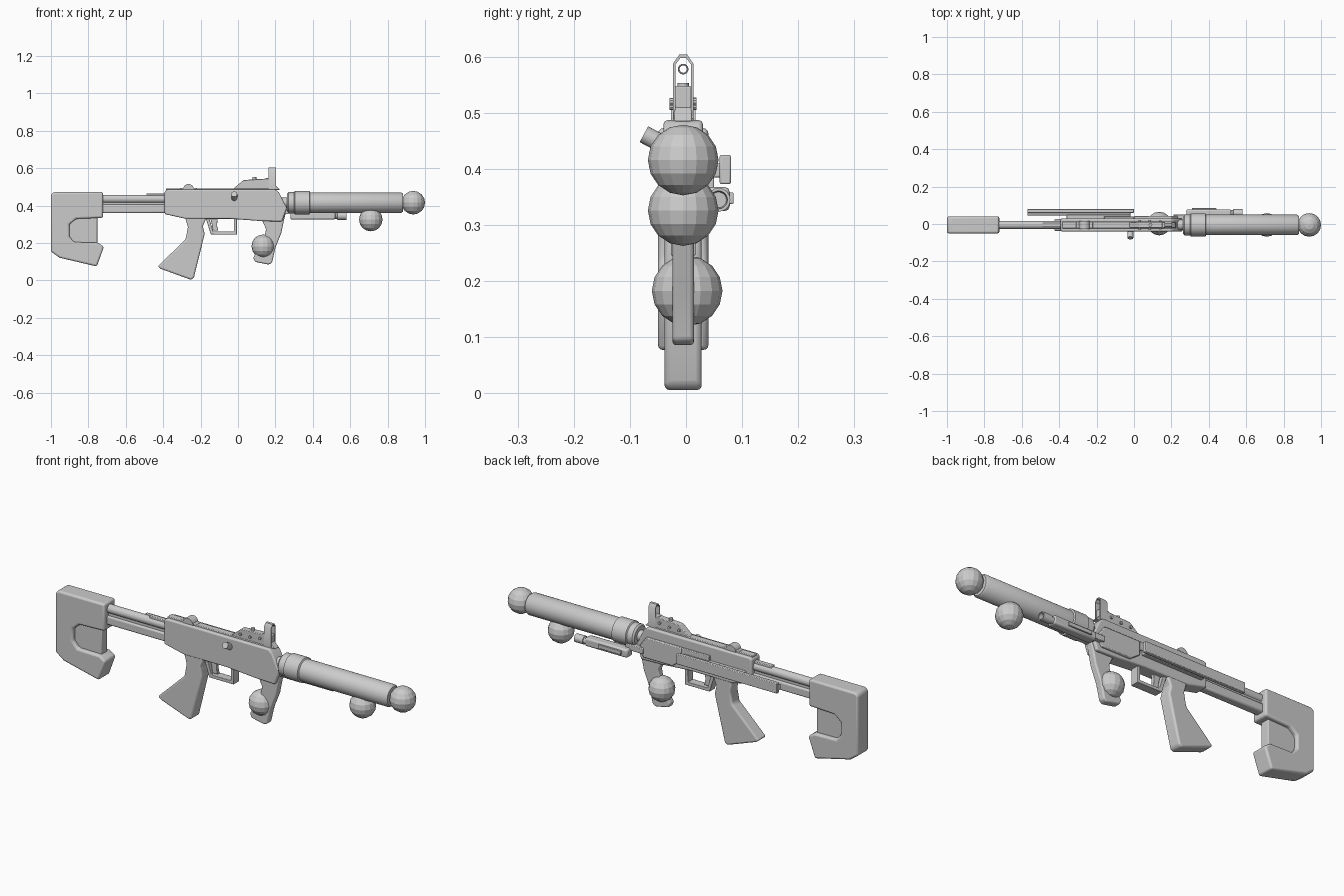
import bpy, bmesh, math
from mathutils import Vector

cube = bpy.data.objects.get("Cube")
if cube:
    bpy.data.objects.remove(cube, do_unlink=True)

MID = -0.005   # y of the centre plane
BORE = 0.416   # height of the barrel axis

grey = bpy.data.materials.new("plain grey")
grey.use_nodes = True
grey.diffuse_color = (0.6, 0.6, 0.6, 1)
grey.node_tree.nodes["Principled BSDF"].inputs["Base Color"].default_value = (0.6, 0.6, 0.6, 1)


def finish(name, bm, bevel=0, segments=2, smooth=True):
    bmesh.ops.recalc_face_normals(bm, faces=bm.faces)
    mesh = bpy.data.meshes.new(name)
    bm.to_mesh(mesh)
    bm.free()
    mesh.materials.append(grey)
    ob = bpy.data.objects.new(name, mesh)
    bpy.context.collection.objects.link(ob)
    if bevel:
        mod = ob.modifiers.new("soft edges", 'BEVEL')
        mod.width, mod.segments = bevel, segments
        mod.limit_method, mod.angle_limit = 'ANGLE', math.radians(30)
    if smooth:
        bpy.ops.object.select_all(action='DESELECT')
        bpy.context.view_layer.objects.active = ob
        ob.select_set(True)
        bpy.ops.object.shade_smooth_by_angle(angle=math.radians(35))
    return ob


def prism(name, outline, lo, hi, bevel=0.004, segments=2, axis='y'):
    """Extrude an (x, z) outline along y, or a (y, z) outline along x."""
    bm = bmesh.new()
    place = (lambda a, b: (a, lo, b)) if axis == 'y' else (lambda a, b: (lo, a, b))
    face = bm.faces.new([bm.verts.new(place(a, b)) for a, b in outline])
    ext = bmesh.ops.extrude_face_region(bm, geom=[face])
    step = Vector((0, hi - lo, 0)) if axis == 'y' else Vector((hi - lo, 0, 0))
    bmesh.ops.translate(bm, vec=step, verts=[g for g in ext["geom"] if isinstance(g, bmesh.types.BMVert)])
    return finish(name, bm, bevel, segments)


def slab(name, outline, half, bevel=0.004, segments=2):
    return prism(name, outline, MID - half, MID + half, bevel, segments)


def box(name, x0, x1, y0, y1, z0, z1, bevel=0.003):
    return prism(name, [(x0, z0), (x1, z0), (x1, z1), (x0, z1)], y0, y1, bevel)


def turned(name, profile, y, z, sides=32):
    """Revolve (x, radius) pairs about an axis along x."""
    bm = bmesh.new()
    rings = []
    for x, r in profile:
        angles = [2 * math.pi * i / sides for i in range(sides)]
        rings.append([bm.verts.new((x, y + r * math.cos(a), z + r * math.sin(a))) for a in angles])
    for a, b in zip(rings, rings[1:]):
        for i in range(sides):
            j = (i + 1) % sides
            bm.faces.new((a[i], a[j], b[j], b[i]))
    bm.faces.new(rings[0])
    bm.faces.new(rings[-1])
    return finish(name, bm)


def rod(name, start, end, radius, sides=16):
    start, end = Vector(start), Vector(end)
    bm = bmesh.new()
    bmesh.ops.create_cone(bm, cap_ends=True, segments=sides, radius1=radius, radius2=radius,
                          depth=(end - start).length)
    bm.transform((end - start).to_track_quat('Z', 'Y').to_matrix().to_4x4())
    bmesh.ops.translate(bm, vec=(start + end) / 2, verts=bm.verts)
    return finish(name, bm)


def ball(name, x, y, z):
    bm = bmesh.new()
    bmesh.ops.create_uvsphere(bm, u_segments=16, v_segments=8, radius=0.063)
    bmesh.ops.translate(bm, vec=(x, y, z), verts=bm.verts)
    return finish(name, bm, smooth=False)


# Shoulder stock: C-shaped body with a thinner web in the notch
slab("stock", [(-1, .46), (-.985, .473), (-.722, .473), (-.722, .335), (-.865, .33), (-.902, .3),
               (-.902, .235), (-.875, .205), (-.75, .203), (-.717, .18), (-.755, .075),
               (-.955, .122), (-1, .155)], .045, .014, 3)
slab("stock_web", [(-.92, .345), (-.752, .345), (-.752, .19), (-.92, .19)], .024)

# Twin bars joining the stock to the receiver
rod("upper_bar", (-.74, MID, .436), (-.38, MID, .436), .022)
box("lower_bar", -.74, -.38, MID - .022, MID + .022, .36, .405, .008)
box("bar_web", -.74, -.38, MID - .012, MID + .012, .39, .43)
box("bar_cover", -.49, -.38, MID - .012, MID + .012, .44, .465)

# Receiver
slab("receiver", [(-.392, .478), (-.38, .487), (.2, .487), (.22, .47), (.248, .41), (.262, .39),
                  (.235, .315), (.12, .318), (-.04, .33), (-.28, .33), (-.392, .355)], .035, .018, 4)
box("receiver_spine", -.385, .2, MID - .018, MID + .018, .48, .492)
prism("left_side_panel", [(0, .44), (.2, .44), (.235, .39), (.215, .335), (.05, .335), (0, .37)],
      .02, .042)
box("ejection_cover", -.16, 0, .02, .04, .40, .44)

# Long rail on the left side, with its mount
box("side_rail", -.57, 0, .06, .08, .373, .425)
box("side_rail_lip", -.57, -.02, .046, .062, .385, .41)
box("side_rail_mount", -.36, -.02, .02, .05, .38, .415)

# Charging handle on the right side
rod("charging_handle", (-.02, -.03, .438), (-.02, -.075, .462), .016)

# Main grip, trigger and guard
slab("main_grip", [(-.285, .345), (-.268, .285), (-.28, .22), (-.43, .075), (-.412, .062),
                   (-.252, .004), (-.236, .014), (-.178, .25), (-.188, .29), (-.165, .345)], .033, .009, 3)
slab("trigger_guard", [(-.175, .34), (-.145, .246), (-.006, .246), (-.006, .34), (-.022, .34),
                       (-.022, .262), (-.133, .262), (-.155, .34)], .022, .002)
slab("trigger", [(-.15, .34), (-.108, .34), (-.112, .295), (-.106, .266), (-.135, .266), (-.14, .3)], .009, .002)

# Front grip
slab("front_grip", [(.125, .33), (.15, .275), (.14, .225), (.082, .122), (.09, .1), (.165, .085),
                    (.182, .095), (.2, .175), (.232, .255), (.245, .32), (.262, .39), (.2, .39)],
     .019, .007, 3)

# Barrel and large suppressor
turned("barrel", [(.2, .028), (.31, .028)], MID, BORE)
turned("suppressor", [(.262, .048), (.27, .056), (.3, .056), (.304, .062), (.382, .062), (.386, .055),
                      (.872, .055), (.882, .048)], MID, BORE)
box("barrel_bracket", .21, .31, MID - .018, .05, .355, .385)

# Light module below and to the left of the barrel
box("light_body", .28, .52, .03, .078, .325, .368, .009)
box("light_side_plate", .31, .44, .07, .085, .338, .358, .002)
turned("light_tube", [(.5, .017), (.53, .017), (.532, .021), (.58, .021), (.58, .016), (.56, .014)],
       .058, .345, 20)

# Rear sight
rod("rear_sight_drum", (-.265, MID - .022, .487), (-.265, MID + .022, .487), .029, 20)
box("rear_sight_foot", -.31, -.22, MID - .018, MID + .018, .475, .495)

# Front sight: base, arched hood, aperture and pins
slab("front_sight_base", [(-.032, .485), (.03, .537), (.16, .545), (.19, .52), (.225, .485)], .016, .003)
prism("sight_hood", [(MID - .018, .49), (MID - .018, .588), (MID - .007, .604), (MID + .007, .604),
                     (MID + .018, .588), (MID + .018, .49), (MID + .014, .49), (MID + .014, .586),
                     (MID + .005, .598), (MID - .005, .598), (MID - .014, .586), (MID - .014, .49)],
      .164, .204, 0, axis='x')
box("sight_block", .15, .2, MID - .015, MID + .015, .49, .548)
for x, z in ((.03, .512), (.085, .512), (.14, .52)):
    rod("sight_pin", (x, MID - .024, z), (x, MID + .024, z), .007, 10)
rod("sight_knob", (.088, MID, .53), (.088, MID, .553), .01, 12)
bpy.ops.mesh.primitive_torus_add(major_segments=16, minor_segments=6, major_radius=.008, minor_radius=.0015,
                                 location=(.185, MID, .578), rotation=(0, math.pi / 2, 0))
ring = bpy.context.object
ring.name = "sight_aperture"
ring.data.materials.append(grey)

# Loose faceted balls
ball("muzzle_ball", .937, MID, .416)
ball("lower_ball", .71, MID, .326)
ball("front_grip_ball", .135, .002, .183)
